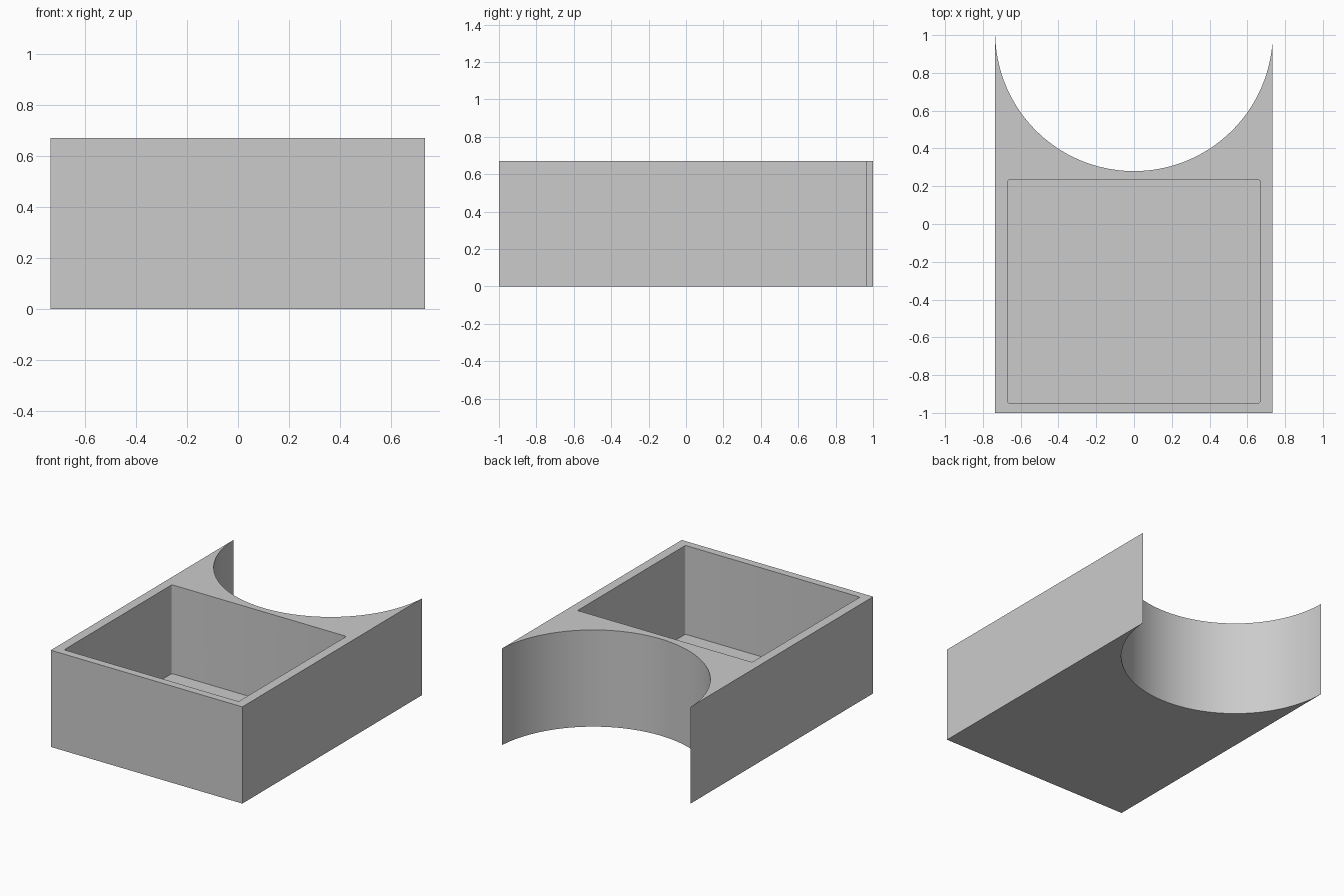
import bpy
import bmesh
from math import sin, cos, radians

cube = bpy.data.objects.get("Cube")
if cube:
    bpy.data.objects.remove(cube, do_unlink=True)

HEIGHT = 0.67
FLOOR = 0.055
ARC_CENTRE_Y, ARC_RADIUS, ARC_STEPS = 1.015, 0.735, 72

grey = bpy.data.materials.new("plain grey")
grey.use_nodes = True
colour = (0.6, 0.6, 0.6, 1.0)
grey.diffuse_color = colour
grey.node_tree.nodes["Principled BSDF"].inputs["Base Color"].default_value = colour


def arc(cx, cy, radius, start, end, steps):
    """Points along a circular arc, angles in degrees."""
    angles = [radians(start + (end - start) * i / steps) for i in range(steps + 1)]
    return [(cx + radius * cos(a), cy + radius * sin(a)) for a in angles]


def prism(name, outline, bottom, top):
    """Extrude a closed outline upwards into a solid."""
    bm = bmesh.new()
    base = bm.faces.new([bm.verts.new((x, y, bottom)) for x, y in outline])
    raised = bmesh.ops.extrude_face_region(bm, geom=[base])["geom"]
    verts = [v for v in raised if isinstance(v, bmesh.types.BMVert)]
    bmesh.ops.translate(bm, verts=verts, vec=(0, 0, top - bottom))
    bmesh.ops.recalc_face_normals(bm, faces=bm.faces)
    mesh = bpy.data.meshes.new(name)
    bm.to_mesh(mesh)
    bm.free()
    mesh.materials.append(grey)
    obj = bpy.data.objects.new(name, mesh)
    bpy.context.collection.objects.link(obj)
    return obj


# Tray body with a round hollow in the back, ending in two thin horns
hollow = arc(0, ARC_CENTRE_Y, ARC_RADIUS, 181.2, 356.1, ARC_STEPS)
left_x, right_x = hollow[0][0], hollow[-1][0]
body = prism("tray_body", [(right_x, -1), (left_x, -1)] + hollow, 0, HEIGHT)

# Open pocket with slightly rounded corners
x0, x1, y0, y1, r = -0.67, 0.668, -0.947, 0.233, 0.01
corners = [(x1 - r, y1 - r), (x0 + r, y1 - r), (x0 + r, y0 + r), (x1 - r, y0 + r)]
outline = []
for i, (cx, cy) in enumerate(corners):
    outline += arc(cx, cy, r, 90 * i, 90 * i + 90, 4)
cutter = prism("pocket_cutter", outline, FLOOR, HEIGHT + 0.2)
cutter.hide_render = True

cut = body.modifiers.new("pocket", 'BOOLEAN')
cut.operation = 'DIFFERENCE'
cut.solver = 'EXACT'
cut.object = cutter

bpy.ops.object.select_all(action='DESELECT')
body.select_set(True)
bpy.context.view_layer.objects.active = body
bpy.ops.object.modifier_apply(modifier=cut.name)
bpy.data.objects.remove(cutter, do_unlink=True)
bpy.ops.object.shade_smooth_by_angle(angle=radians(30))
